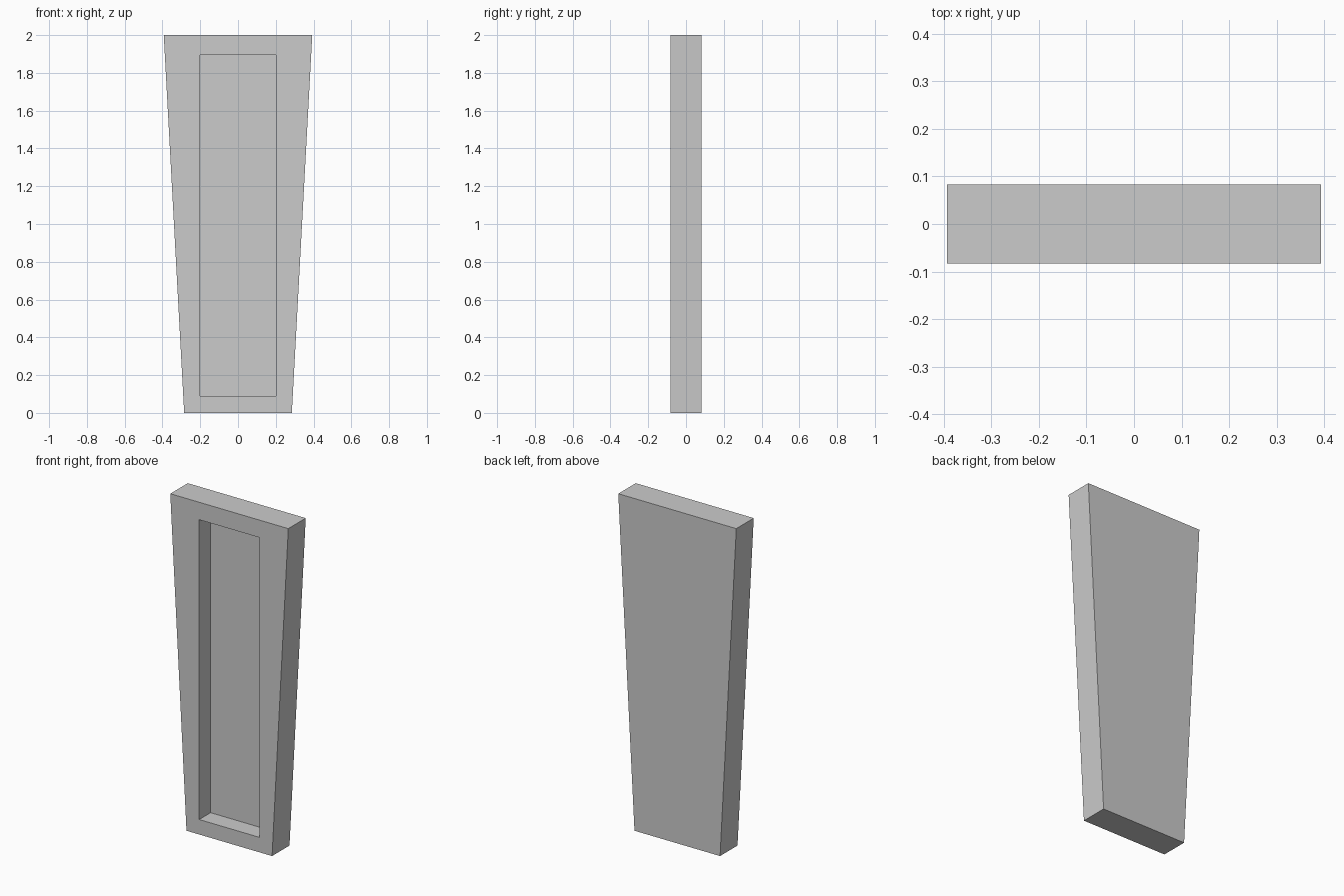
import bpy
import bmesh

if "Cube" in bpy.data.objects:
    bpy.data.objects.remove(bpy.data.objects["Cube"])

HALF_DEPTH = 0.083
RECESS_FLOOR = 0.025


def ring(bm, bottom, top, z0, z1, y):
    """Four-cornered outline in the xz plane, given half widths at z0 and z1."""
    points = ((-bottom, z0), (bottom, z0), (top, z1), (-top, z1))
    return [bm.verts.new((x, y, z)) for x, z in points]


bm = bmesh.new()

# Outlines from the back, round the front rim, into the recess
rings = [
    ring(bm, 0.285, 0.393, 0.0, 2.0, HALF_DEPTH),
    ring(bm, 0.285, 0.393, 0.0, 2.0, -HALF_DEPTH),
    ring(bm, 0.20, 0.20, 0.09, 1.895, -HALF_DEPTH),
    ring(bm, 0.20, 0.20, 0.09, 1.895, RECESS_FLOOR),
]

# Outer sides, front frame and recess walls
for a, b in zip(rings, rings[1:]):
    for i in range(4):
        j = (i + 1) % 4
        bm.faces.new((a[i], a[j], b[j], b[i]))

# Back panel and recess floor
bm.faces.new(rings[0])
bm.faces.new(rings[-1])
bmesh.ops.recalc_face_normals(bm, faces=bm.faces)

mesh = bpy.data.meshes.new("tapered_panel")
bm.to_mesh(mesh)
bm.free()
panel = bpy.data.objects.new("tapered_panel", mesh)
bpy.context.collection.objects.link(panel)
